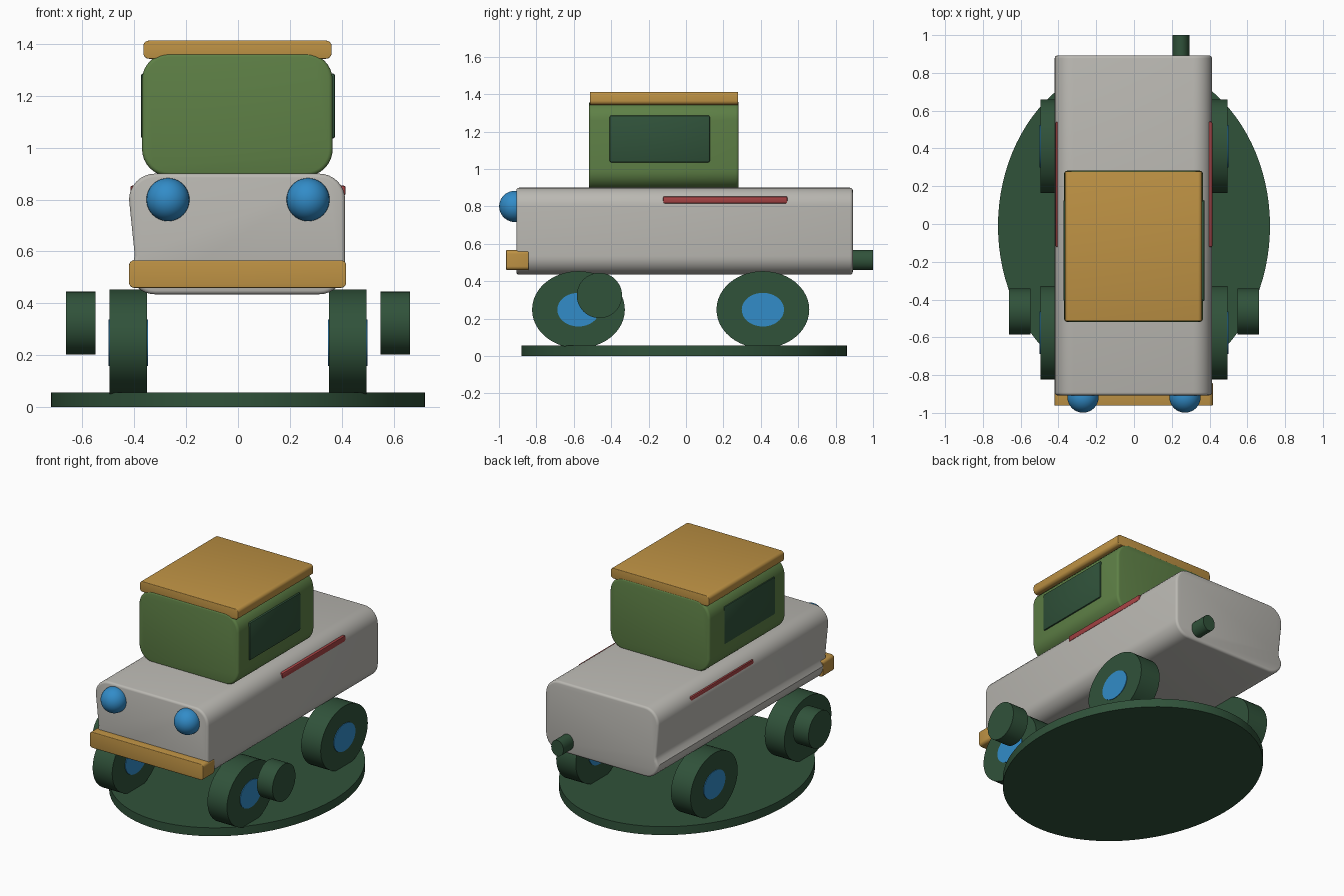
import bpy, bmesh, math
from mathutils import Matrix, Vector

cube = bpy.data.objects.get("Cube")
if cube:
    bpy.data.objects.remove(cube, do_unlink=True)


def material(name, r, g, b):
    """Flat material from 0-255 display values, converted to linear."""
    lin = [((c / 255 + 0.055) / 1.055) ** 2.4 for c in (r, g, b)] + [1]
    m = bpy.data.materials.new(name)
    m.use_nodes = True
    m.diffuse_color = lin
    m.node_tree.nodes["Principled BSDF"].inputs["Base Color"].default_value = lin
    return m


GREY = material("warm grey", 186, 184, 178)
GREEN = material("leaf green", 94, 128, 70)
TAN = material("ochre", 190, 146, 68)
DARK = material("dark green", 48, 82, 58)
BLUE = material("blue", 50, 140, 200)
RED = material("red", 166, 67, 68)


def finish(name, bm, mat):
    bmesh.ops.recalc_face_normals(bm, faces=bm.faces)
    me = bpy.data.meshes.new(name)
    bm.to_mesh(me)
    bm.free()
    ob = bpy.data.objects.new(name, me)
    bpy.context.collection.objects.link(ob)
    me.materials.append(mat)
    bpy.ops.object.select_all(action="DESELECT")
    ob.select_set(True)
    bpy.context.view_layer.objects.active = ob
    bpy.ops.object.shade_smooth_by_angle(angle=math.radians(35))
    return ob


def rounded_section(x0, x1, z0, z1, r, extra=(), steps=8):
    """Rounded rectangle in x-z; extra points go down the -x side."""
    pts = []
    corners = [(x1 - r, z0 + r, -90), (x1 - r, z1 - r, 0),
               (x0 + r, z1 - r, 90), (x0 + r, z0 + r, 180)]
    for i, (cx, cz, start) in enumerate(corners):
        if i == 3:
            pts += extra
        for s in range(steps + 1):
            a = math.radians(start + 90 * s / steps)
            pts.append((cx + r * math.cos(a), cz + r * math.sin(a)))
    return pts


def prism(name, section, y0, y1, mat, soft=0.0):
    """Sweep an x-z section along y, softening both end rims."""
    bm = bmesh.new()
    face = bm.faces.new([bm.verts.new((x, y0, z)) for x, z in section])
    grown = bmesh.ops.extrude_face_region(bm, geom=[face], use_keep_orig=True)
    top = [v for v in grown["geom"] if isinstance(v, bmesh.types.BMVert)]
    bmesh.ops.translate(bm, verts=top, vec=(0, y1 - y0, 0))
    if soft:
        rims = [e for e in bm.edges
                if abs(e.verts[0].co.y - e.verts[1].co.y) < 1e-5]
        bmesh.ops.bevel(bm, geom=rims, offset=soft, segments=3,
                        profile=0.5, affect="EDGES")
    return finish(name, bm, mat)


def box(name, lo, hi, mat, soft=0.008):
    lo, hi = Vector(lo), Vector(hi)
    bm = bmesh.new()
    bmesh.ops.create_cube(bm, size=1)
    bmesh.ops.transform(bm, verts=bm.verts, matrix=Matrix.Translation((lo + hi) / 2)
                        @ Matrix.Diagonal((*(hi - lo), 1)))
    bmesh.ops.bevel(bm, geom=bm.edges[:], offset=soft, segments=2,
                    profile=0.5, affect="EDGES")
    return finish(name, bm, mat)


def cylinder(name, centre, half_size, axis, mat, sides=48):
    """Elliptic cylinder along an axis, sized by its half extents."""
    turn = {"X": Matrix.Rotation(math.pi / 2, 4, "Y"),
            "Y": Matrix.Rotation(math.pi / 2, 4, "X"),
            "Z": Matrix.Identity(4)}[axis]
    bm = bmesh.new()
    bmesh.ops.create_cone(bm, cap_ends=True, segments=sides,
                          radius1=1, radius2=1, depth=2)
    bmesh.ops.transform(bm, verts=bm.verts, matrix=Matrix.Translation(centre)
                        @ Matrix.Diagonal((*half_size, 1)) @ turn)
    return finish(name, bm, mat)


# Oval stand
cylinder("base_disc", (0, -0.01, 0.028), (0.72, 0.87, 0.028), "Z", DARK, 96)

# Body, with an inward sloping side ending in a low lip on -x
lip = [(-0.398, 0.585), (-0.403, 0.562)]
prism("body", rounded_section(-0.42, 0.413, 0.435, 0.9, 0.1, lip),
      -0.907, 0.892, GREY, 0.015)

# Cabin and roof
prism("cabin", rounded_section(-0.37, 0.365, 0.89, 1.365, 0.105),
      -0.518, 0.282, GREEN, 0.015)
prism("roof", rounded_section(-0.365, 0.361, 1.343, 1.413, 0.022),
      -0.514, 0.279, TAN, 0.004)

# Bumper and tail pipe
prism("front_bumper", rounded_section(-0.42, 0.417, 0.46, 0.566, 0.02),
      -0.962, -0.842, TAN, 0.004)
cylinder("tail_pipe", (0.248, 0.925, 0.514), (0.045, 0.075, 0.053), "Y", DARK, 32)

for side, s in (("left", 1), ("right", -1)):
    def mirrored_box(name, x0, x1, y0, y1, z0, z1, mat):
        xs = sorted((s * x0, s * x1))
        box(f"{side}_{name}", (xs[0], y0, z0), (xs[1], y1, z1), mat)

    # Window panel and side stripe
    mirrored_box("window", 0.33, 0.374, -0.408, 0.127, 1.036, 1.286, DARK)
    mirrored_box("stripe", 0.385, 0.415, -0.122, 0.542, 0.815, 0.854, RED)

    # Headlight
    bm = bmesh.new()
    bmesh.ops.create_uvsphere(
        bm, u_segments=32, v_segments=20, radius=0.083,
        matrix=Matrix.Translation((s * 0.27, -0.916, 0.8)))
    finish(f"{side}_headlight", bm, BLUE)

    # Wheels with hubs showing on both faces
    for end, y in (("front", -0.575), ("rear", 0.411)):
        cylinder(f"{end}_{side}_wheel", (s * 0.423, y, 0.248),
                 (0.072, 0.248, 0.206), "X", DARK)
        cylinder(f"{end}_{side}_hub", (s * 0.423, y, 0.248),
                 (0.076, 0.113, 0.09), "X", BLUE)

    # Small outer roller
    cylinder(f"{side}_roller", (s * 0.606, -0.463, 0.324),
             (0.057, 0.121, 0.121), "X", DARK)
